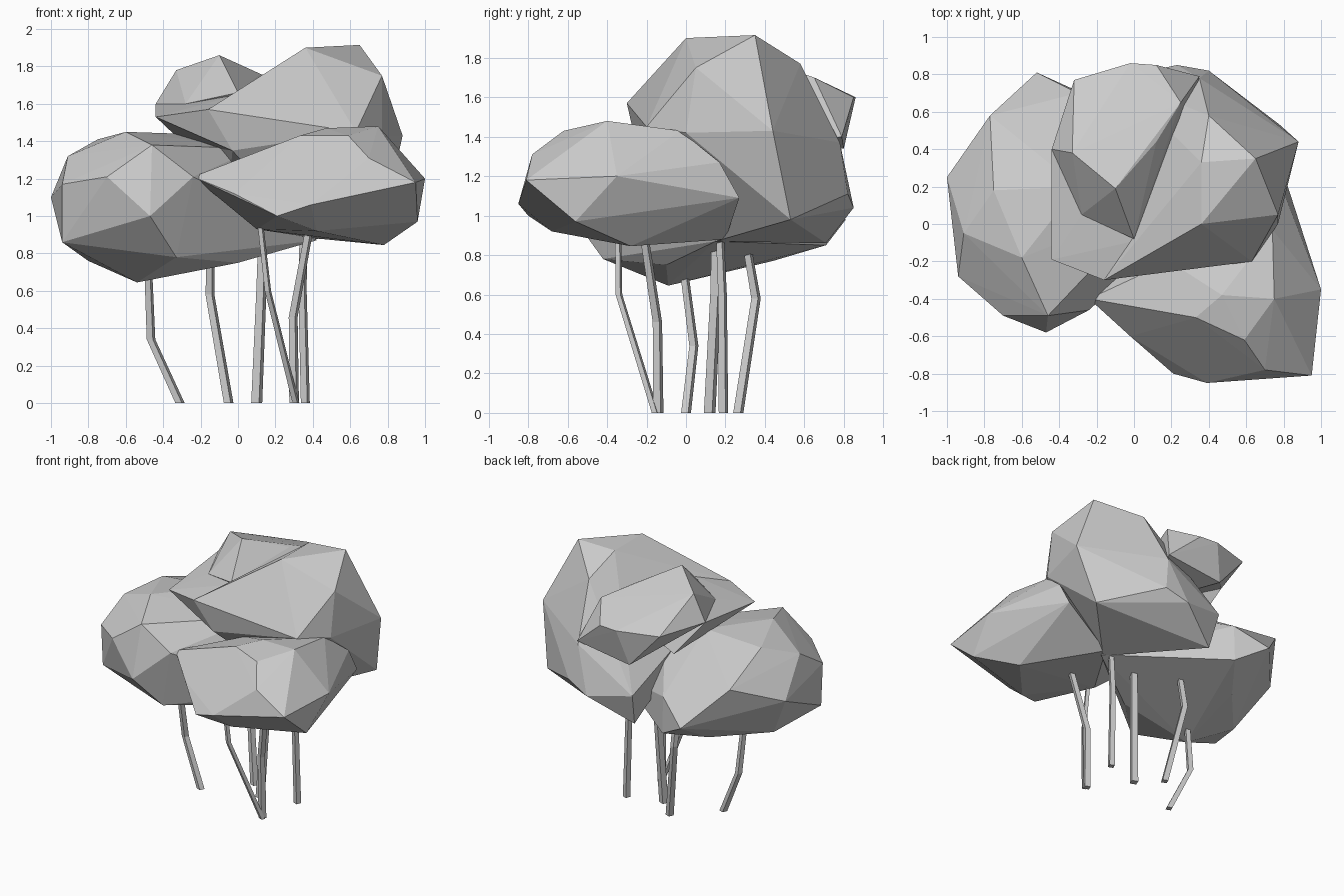
import bpy, bmesh, math
from mathutils import Vector


def finish(name, bm):
    bmesh.ops.recalc_face_normals(bm, faces=bm.faces)
    mesh = bpy.data.meshes.new(name)
    bm.to_mesh(mesh)
    bm.free()
    bpy.context.collection.objects.link(bpy.data.objects.new(name, mesh))


def leaf_clump(name, points):
    """Faceted clump: convex hull round a few corner points."""
    bm = bmesh.new()
    for p in points:
        bm.verts.new(p)
    bmesh.ops.convex_hull(bm, input=bm.verts)
    loose = [v for v in bm.verts if not v.link_faces]
    bmesh.ops.delete(bm, geom=loose, context='VERTS')
    finish(name, bm)


def trunk(name, path, radius, sides=4):
    """Bent stem swept through horizontal rings."""
    bm = bmesh.new()
    rings = []
    for i, p in enumerate(path):
        r = radius * (1 - 0.08 * i)
        rings.append([bm.verts.new(Vector(p) + Vector((
            r * math.cos(math.tau * k / sides + 0.4),
            r * math.sin(math.tau * k / sides + 0.4), 0))) for k in range(sides)])
    for a, b in zip(rings, rings[1:]):
        for k in range(sides):
            n = (k + 1) % sides
            bm.faces.new((a[k], a[n], b[n], b[k]))
    bm.faces.new(rings[0])
    bm.faces.new(rings[-1])
    finish(name, bm)


# Left foliage clump, the lowest one
leaf_clump("left_foliage", [
    (-1, .25, 1.1), (-.94, -.28, 1.17), (-.94, -.26, .86), (-.91, -.05, 1.32),
    (-.6, -.18, 1.45), (-.7, -.49, 1.21), (-.46, -.49, 1.38), (-.47, -.58, 1.0),
    (-.75, .18, 1.41), (-.77, .58, 1.25), (-.52, .81, .98), (-.24, -.46, 1.21),
    (-.54, -.09, .645), (-.8, .1, .76), (-.33, -.42, .78), (-.5, .44, .77),
    (-.3, .71, .85), (.42, .15, .87), (0, -.1, .75), (-.3, .2, 1.44),
    (-.3, .7, 1.12), (.1, .1, 1.36)])

# Front right foliage clump
leaf_clump("right_foliage", [
    (-.24, -.4, 1.21), (-.02, -.6, 1.12), (.21, -.8, 1.0), (.39, -.85, 1.06),
    (.95, -.81, 1.18), (.96, -.56, .97), (1, -.35, 1.2), (.78, -.28, .845),
    (.74, -.03, 1.43), (.75, -.4, 1.48), (.47, -.38, 1.47), (.59, -.62, 1.43),
    (.33, -.5, 1.43), (.7, -.78, 1.31), (.8, .27, 1.09), (.8, .17, 1.27),
    (.42, -.68, .92), (.42, .2, .88), (.1, -.3, .93), (.19, -.2, 1.35)])

# Tall back foliage clump with the peak
leaf_clump("top_foliage", [
    (.36, 0, 1.9), (.65, .35, 1.915), (.36, .33, 1.9), (.77, .05, 1.75),
    (.4, .58, 1.77), (.63, -.2, 1.45), (.77, 0, 1.42), (.88, .44, 1.43),
    (.4, .82, 1.11), (.23, .85, 1.04), (.78, .53, .98), (.64, .61, 1.3),
    (.4, .15, .87), (-.07, .71, .86), (.35, .78, 1.37),
    (-.1, .78, 1.1), (.2, -.2, 1.36), (-.03, -.25, 1.35), (-.16, -.3, 1.57)])

# Hump overhanging the back left of the crown
leaf_clump("back_hump", [
    (-.33, .38, 1.78), (-.1, .19, 1.86), (.12, .44, 1.76), (-.44, .4, 1.6),
    (-.32, .77, 1.6), (-.02, .86, 1.6), (.12, .85, 1.6), (.35, .79, 1.4),
    (-.09, .8, 1.34), (0, -.08, 1.66), (-.28, .05, 1.6), (.25, .65, 1.7),
    (.2, .2, 1.3)])

# Low ledge in front of the hump
leaf_clump("front_ledge", [
    (-.44, -.19, 1.53), (-.16, -.3, 1.57), (-.28, .05, 1.6), (-.44, .4, 1.6),
    (.05, -.08, 1.66), (-.03, -.25, 1.35), (-.25, .5, 1.35), (.2, .2, 1.3)])

# Stems
stems = [
    ([(-.31, 0, 0), (-.465, .04, .34), (-.48, -.01, .72)], .027),
    ([(-.05, .265, 0), (-.15, .355, .58), (-.145, .31, .84)], .028),
    ([(.1, .12, 0), (.125, .15, .6), (.135, .155, .95)], .032),
    ([(.31, -.155, 0), (.16, -.34, .6), (.115, -.345, 1.0)], .02),
    ([(.3, -.14, 0), (.295, -.145, .46), (.385, -.22, .95)], .028),
    ([(.36, .19, 0), (.345, .185, .6), (.35, .17, .95)], .026),
]
for i, (path, radius) in enumerate(stems, 1):
    trunk(f"stem_{i}", path, radius)
